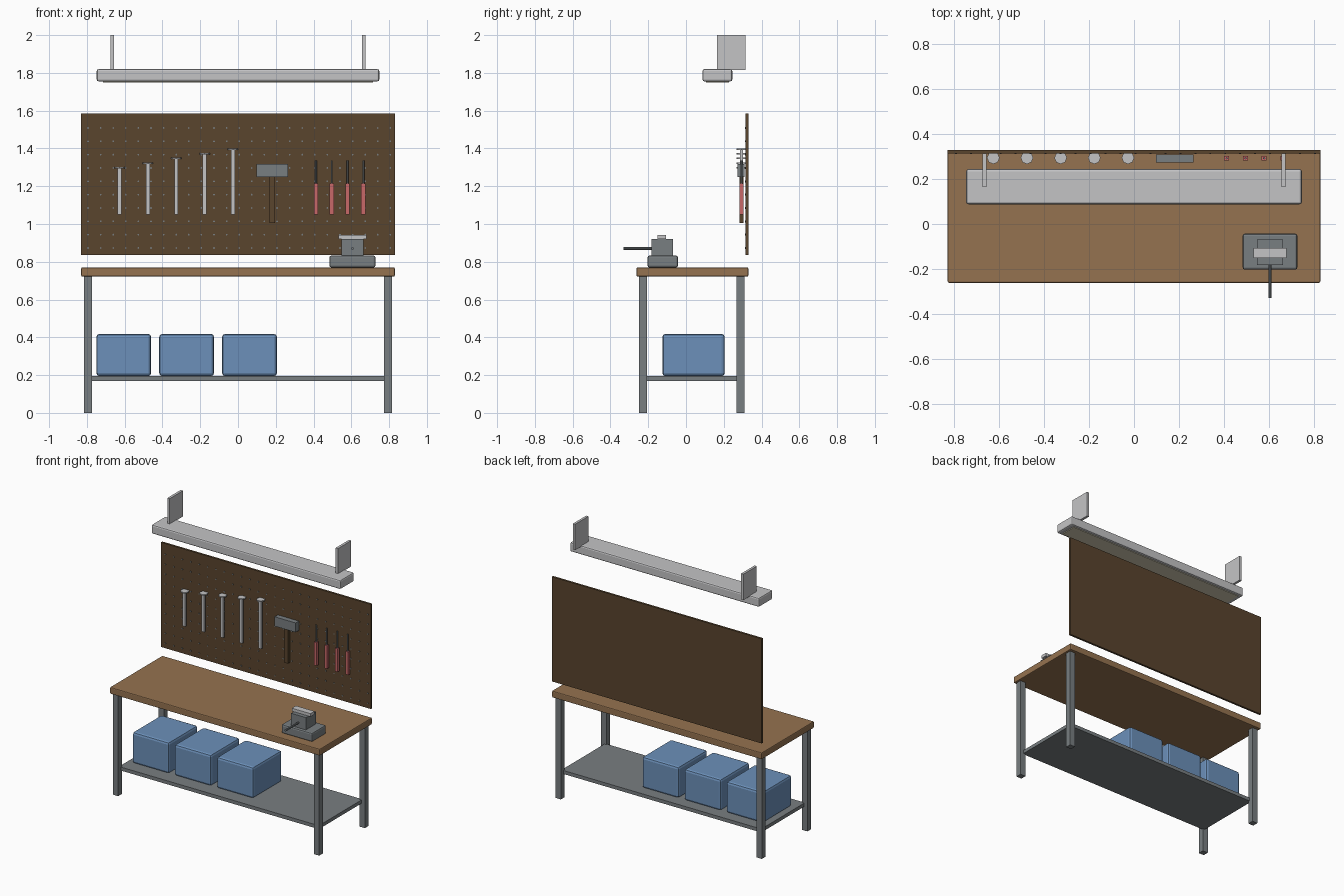
import bpy
import bmesh
from mathutils import Matrix, Vector

cube = bpy.data.objects.get("Cube")
if cube:
    bpy.data.objects.remove(cube, do_unlink=True)


def material(name, r, g, b):
    m = bpy.data.materials.new(name)
    m.use_nodes = True
    m.diffuse_color = (r, g, b, 1)
    m.node_tree.nodes["Principled BSDF"].inputs["Base Color"].default_value = (r, g, b, 1)
    return m


wood = material("worktop wood", 0.30, 0.17, 0.08)
dark = material("dark board", 0.10, 0.058, 0.027)
steel = material("grey steel", 0.19, 0.21, 0.22)
pale = material("pale metal", 0.55, 0.55, 0.56)
blue = material("bin blue", 0.15, 0.28, 0.49)
red = material("handle red", 0.58, 0.14, 0.14)
cream = material("lamp cream", 0.65, 0.60, 0.45)


def finish(name, bm, mat):
    mesh = bpy.data.meshes.new(name)
    bm.to_mesh(mesh)
    bm.free()
    mesh.materials.append(mat)
    obj = bpy.data.objects.new(name, mesh)
    bpy.context.collection.objects.link(obj)
    return obj


def box(name, mat, x, y, z, bevel=0, segments=2):
    """Box from (min, max) ranges, with optional rounded edges."""
    bm = bmesh.new()
    size = Vector((x[1] - x[0], y[1] - y[0], z[1] - z[0]))
    bmesh.ops.create_cube(bm, size=1, matrix=Matrix.Diagonal(size.to_4d()))
    obj = finish(name, bm, mat)
    obj.location = (sum(x) / 2, sum(y) / 2, sum(z) / 2)
    if bevel:
        mod = obj.modifiers.new("edges", "BEVEL")
        mod.width, mod.segments = bevel, segments
    return obj


def rod(name, mat, center, radius, length, sides=8, axis="Z"):
    bm = bmesh.new()
    turn = Matrix.Rotation(1.5708, 4, "X") if axis == "Y" else Matrix()
    bmesh.ops.create_cone(bm, cap_ends=True, segments=sides, radius1=radius,
                          radius2=radius, depth=length, matrix=turn)
    obj = finish(name, bm, mat)
    obj.location = center
    return obj


def around(c, half):
    return (c - half, c + half)


# Bench
box("worktop", wood, (-0.83, 0.83), (-0.262, 0.33), (0.722, 0.77), 0.006)
for side, x in (("right", -0.795), ("left", 0.795)):
    for end, y in (("front", -0.227), ("back", 0.288)):
        box(f"{end}_{side}_leg", steel, around(x, 0.021), around(y, 0.021), (0, 0.722))
box("lower_shelf", steel, around(0, 0.79), (-0.215, 0.278), (0.17, 0.195))

# Storage bins
for i in range(3):
    box(f"bin_{i + 1}", blue, around(-0.605 + 0.333 * i, 0.145), (-0.125, 0.205),
        (0.195, 0.418), 0.016)

# Pegboard with a grid of small peg dots
box("pegboard", dark, around(0, 0.83), (0.315, 0.33), (0.837, 1.585))
bm = bmesh.new()
for i in range(25):
    for j in range(10):
        spot = Matrix.Translation((-0.794 + 0.0667 * i, 0.3145, 0.873 + 0.0706 * j))
        bmesh.ops.create_cone(bm, cap_ends=True, segments=6, radius1=0.005, radius2=0.005,
                              depth=0.006, matrix=spot @ Matrix.Rotation(1.5708, 4, "X"))
finish("peg_dots", bm, steel)

# Wrenches of growing length
for i in range(5):
    x, top = -0.627 + 0.15 * i, 1.30 + 0.025 * i
    box(f"wrench_shaft_{i + 1}", pale, around(x, 0.01), around(0.293, 0.008), (1.05, top))
    rod(f"wrench_head_{i + 1}", pale, (x, 0.295, top - 0.003), 0.028, 0.008)

# Hammer
box("hammer_handle", dark, around(0.182, 0.015), around(0.293, 0.011), (1.005, 1.255))
box("hammer_head", steel, around(0.182, 0.083), around(0.291, 0.018), (1.25, 1.317))

# Screwdrivers
for i in range(4):
    x = 0.413 + 0.0835 * i
    box(f"screwdriver_handle_{i + 1}", red, around(x, 0.011), around(0.293, 0.011), (1.05, 1.215))
    rod(f"screwdriver_shaft_{i + 1}", steel, (x, 0.293, 1.275), 0.005, 0.12)

# Vise
box("vise_base", steel, around(0.606, 0.122), (-0.203, -0.043), (0.77, 0.833), 0.01)
box("vise_body", steel, around(0.606, 0.058), (-0.182, -0.07), (0.83, 0.921))
box("vise_jaw", pale, around(0.606, 0.074), (-0.152, -0.106), (0.92, 0.942))
rod("vise_handle", steel, (0.606, -0.25, 0.87), 0.007, 0.16, axis="Y")

# Hanging lamp
box("lamp_housing", pale, around(0, 0.748), (0.088, 0.245), (1.755, 1.82), 0.01)
box("lamp_panel", cream, around(0, 0.715), (0.105, 0.228), (1.75, 1.757))
for side, x in (("right", -0.666), ("left", 0.666)):
    box(f"{side}_lamp_bracket", pale, around(x, 0.009), (0.165, 0.315), (1.815, 2.0))
